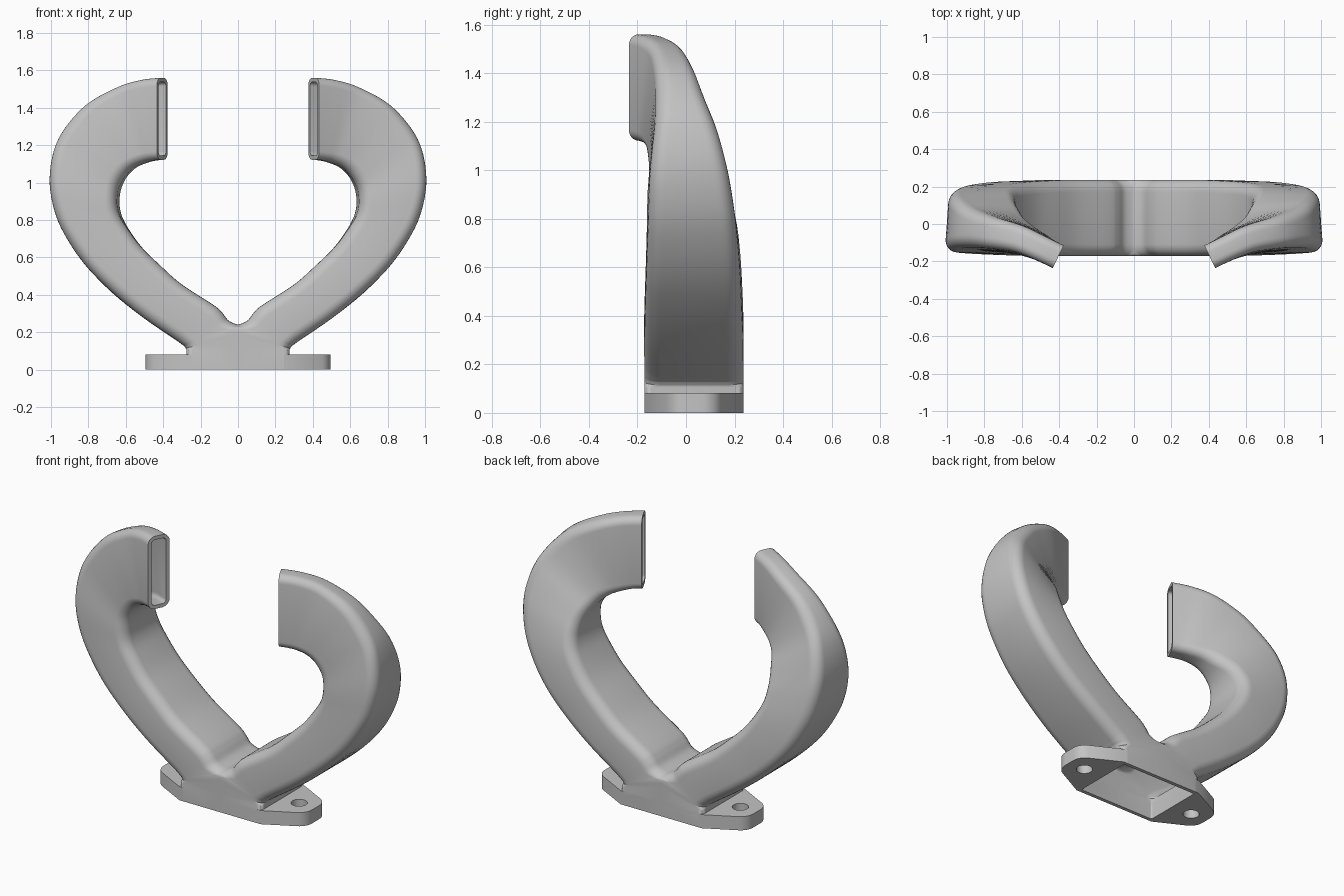
import bpy, bmesh, math
from mathutils import Vector

if "Cube" in bpy.data.objects:
    bpy.data.objects.remove(bpy.data.objects["Cube"])

grey = bpy.data.materials.new("plain_grey")
grey.use_nodes = True
grey.diffuse_color = (0.55, 0.55, 0.55, 1)
grey.node_tree.nodes["Principled BSDF"].inputs["Base Color"].default_value = grey.diffuse_color

WALL = 0.022
MID_Y = 0.032
DEPTH = 0.408

# Duct bend: outer x, outer z, inner x, inner z
BEND = [(.28, .115, -.12, .20), (.285, .122, -.04, .236), (.29, .128, 0, .24),
        (.30, .135, .05, .262), (.315, .146, .085, .305), (.34, .163, .13, .345),
        (.51, .28, .30, .455)]
# Duct arm: outer x y z, inner x y z, depth
ARM = [(.665, .03, .405, .42, .032, .56, .4), (.80, .03, .54, .52, .03, .66, .39),
       (.90, .027, .68, .595, .025, .765, .375), (.97, .022, .83, .63, .015, .835, .355),
       (1, .012, 1, .64, .0, .90, .325), (.98, 0, 1.16, .63, -.022, .97, .275),
       (.92, -.015, 1.29, .60, -.055, 1.03, .22), (.80, -.038, 1.42, .55, -.09, 1.08, .175),
       (.635, -.073, 1.51, .49, -.127, 1.107, .148), (.51, -.125, 1.548, .445, -.155, 1.118, .136),
       (.405, -.175, 1.56, .405, -.175, 1.122, .134)]


def level(ox, oz, ix, iz):
    """Station whose outer and inner edges share the base depth."""
    return (ox, MID_Y, oz, ix, MID_Y, iz, DEPTH)


def smooth_path(points, steps):
    """Catmull-Rom interpolation of whole stations."""
    result = []
    last = len(points) - 1
    for i in range(last):
        a, b, c, d = (points[min(max(k, 0), last)] for k in range(i - 1, i + 3))
        for n in range(steps):
            t = n / steps
            result.append(tuple(
                q + t / 2 * (r - p + t * (2 * p - 5 * q + 4 * r - s + t * (3 * (q - r) + s - p)))
                for p, q, r, s in zip(a, b, c, d)))
    return result + [points[-1]]


def rounded_rect(half_u, half_v, radius, steps=6):
    """Rounded rectangle outline, anticlockwise."""
    points = []
    for corner, (su, sv) in enumerate([(1, 1), (-1, 1), (-1, -1), (1, -1)]):
        for n in range(steps + 1):
            a = math.pi / 2 * (corner + n / steps)
            points.append((su * (half_u - radius) + radius * math.cos(a),
                           sv * (half_v - radius) + radius * math.sin(a)))
    return points


def middle(station):
    return (Vector(station[:3]) + Vector(station[3:6])) / 2


def section(bm, station, tangent, radius, inset):
    """One ring of vertices across the duct."""
    across = (Vector(station[:3]) - Vector(station[3:6])) / 2
    u, v = across.normalized(), tangent.cross(across).normalized()
    half_depth = station[6] / 2
    radius = min(radius, half_depth * 0.66)
    outline = rounded_rect(across.length - inset, half_depth - inset, radius - inset)
    return [bm.verts.new(middle(station) + u * a + v * b) for a, b in outline]


def bridge(bm, ring_a, ring_b):
    n = len(ring_a)
    for k in range(n):
        bm.faces.new((ring_a[k], ring_a[(k + 1) % n], ring_b[(k + 1) % n], ring_b[k]))


def finish(obj):
    obj.data.materials.clear()
    obj.data.materials.append(grey)
    bpy.ops.object.select_all(action='DESELECT')
    obj.select_set(True)
    bpy.context.view_layer.objects.active = obj
    bpy.ops.object.shade_smooth_by_angle(angle=math.radians(35))


# Hollow twin duct: one half swept, trimmed at the middle and mirrored
bm = bmesh.new()
collar = [level(.275, z, -.275, z) for z in (.002, .106)]
path = collar + smooth_path([level(*s) for s in BEND] + ARM, 5)
outer, inner = [], []
for i, station in enumerate(path):
    tangent = middle(path[min(i + 1, len(path) - 1)]) - middle(path[max(i - 1, 0)])
    radius = .03 if i < len(collar) else .065
    outer.append(section(bm, station, tangent, radius, 0))
    inner.append(section(bm, station, tangent, radius, WALL))
for rings in (outer, inner):
    for a, b in zip(rings, rings[1:]):
        bridge(bm, a, b)
bridge(bm, outer[0], inner[0])
bridge(bm, outer[-1], inner[-1])
bmesh.ops.recalc_face_normals(bm, faces=bm.faces)
bmesh.ops.bisect_plane(bm, geom=bm.verts[:] + bm.edges[:] + bm.faces[:], dist=1e-5,
                       plane_co=(0, 0, 0), plane_no=(1, 0, 0), clear_inner=True)
mesh = bpy.data.meshes.new("twin_duct")
bm.to_mesh(mesh)
bm.free()
duct = bpy.data.objects.new("twin_duct", mesh)
bpy.context.collection.objects.link(duct)
finish(duct)
mirror = duct.modifiers.new("mirror", 'MIRROR')
mirror.use_clip = True


# Mounting flange: tapered outline with rounded ears, duct opening and bolt holes
def arc(cx, cy, r, start, end, steps):
    angles = [math.radians(start + (end - start) * n / steps) for n in range(steps + 1)]
    return [(cx + r * math.cos(a), cy + r * math.sin(a)) for a in angles]


half = DEPTH / 2
ear = [(.27, -half)] + arc(.41, -.035, .085, -62, 0, 8) + arc(.41, .035, .085, 0, 62, 8) + [(.27, half)]
outline = ear + [(-x, -y) for x, y in ear]
opening = rounded_rect(.275 - WALL, half - WALL, .01)
holes = [arc(x, 0, .045, 0, 345, 23) for x in (-.385, .385)]
curve = bpy.data.curves.new("mounting_flange", 'CURVE')
curve.dimensions = '2D'
curve.fill_mode = 'BOTH'
curve.extrude = 0.041
for points in [outline, opening] + holes:
    spline = curve.splines.new('POLY')
    spline.points.add(len(points) - 1)
    for p, (x, y) in zip(spline.points, points):
        p.co = (x, y, 0, 1)
    spline.use_cyclic_u = True
flange = bpy.data.objects.new("mounting_flange", curve)
flange.location = (0, MID_Y, curve.extrude)
bpy.context.collection.objects.link(flange)
bpy.ops.object.select_all(action='DESELECT')
flange.select_set(True)
bpy.context.view_layer.objects.active = flange
bpy.ops.object.convert(target='MESH')
finish(bpy.context.view_layer.objects.active)
